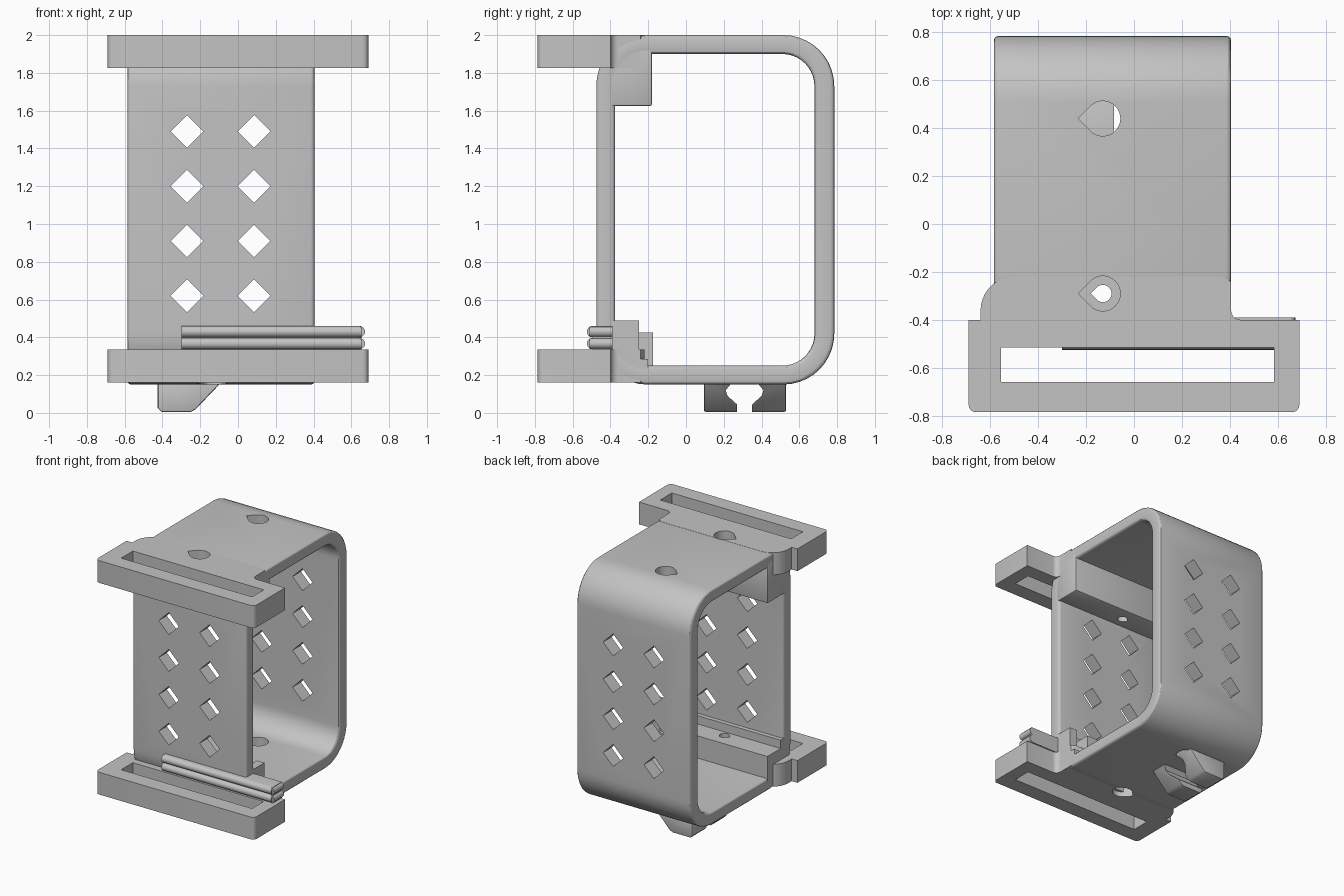
import bpy, bmesh
from math import sin, cos, radians

cube = bpy.data.objects.get("Cube")
if cube:
    bpy.data.objects.remove(cube)

grey = bpy.data.materials.new("light_grey")
grey.use_nodes = True
COLOUR = (0.55, 0.55, 0.55, 1)
grey.diffuse_color = COLOUR
grey.node_tree.nodes["Principled BSDF"].inputs["Base Color"].default_value = COLOUR


def place(axis, a, b, t):
    return {"X": (t, a, b), "Y": (a, t, b), "Z": (a, b, t)}[axis]


def finish(name, bm):
    bmesh.ops.recalc_face_normals(bm, faces=bm.faces)
    mesh = bpy.data.meshes.new(name)
    bm.to_mesh(mesh)
    bm.free()
    mesh.materials.append(grey)
    ob = bpy.data.objects.new(name, mesh)
    bpy.context.collection.objects.link(ob)
    return ob


def prism(name, axis, outlines, lo, hi):
    """Extrude one or more closed outlines along an axis."""
    bm = bmesh.new()
    for pts in outlines:
        bottom = [bm.verts.new(place(axis, a, b, lo)) for a, b in pts]
        top = [bm.verts.new(place(axis, a, b, hi)) for a, b in pts]
        bm.faces.new(bottom)
        bm.faces.new(top)
        for i in range(len(pts)):
            j = (i + 1) % len(pts)
            bm.faces.new((bottom[i], bottom[j], top[j], top[i]))
    return finish(name, bm)


def rect(a0, a1, b0, b1):
    return [(a0, b0), (a1, b0), (a1, b1), (a0, b1)]


def arc(cx, cy, r, start, end, steps=10):
    angles = [radians(start + (end - start) * i / steps) for i in range(steps + 1)]
    return [(cx + r * cos(t), cy + r * sin(t)) for t in angles]


def round_rect(a0, a1, b0, b1, r):
    return (arc(a1 - r, b1 - r, r, 0, 90) + arc(a0 + r, b1 - r, r, 90, 180)
            + arc(a0 + r, b0 + r, r, 180, 270) + arc(a1 - r, b0 + r, r, 270, 360))


def teardrop(x, y, r):
    return arc(x, y, r, -135, 135, 24) + [(x - r * 1.414, y)]


def apply(ob, kind, **settings):
    mod = ob.modifiers.new(kind.lower(), kind)
    for key, value in settings.items():
        setattr(mod, key, value)
    bpy.context.view_layer.objects.active = ob
    bpy.ops.object.modifier_apply(modifier=mod.name)


def cut(ob, *cutters):
    for cutter in cutters:
        apply(ob, "BOOLEAN", operation="DIFFERENCE", solver="EXACT", object=cutter)


LEFT, RIGHT = -0.585, 0.405

# Rounded frame, open at both sides
bm = bmesh.new()
rings = []
for x in (LEFT, RIGHT):
    for outline in (round_rect(-0.475, 0.785, 0.15, 2.0, 0.27),
                    round_rect(-0.375, 0.68, 0.25, 1.9, 0.17)):
        rings.append([bm.verts.new((x, y, z)) for y, z in outline])
for a, b in ((0, 1), (2, 3), (0, 2), (1, 3)):
    for i in range(len(rings[a])):
        j = (i + 1) % len(rings[a])
        bm.faces.new((rings[a][i], rings[a][j], rings[b][j], rings[b][i]))
frame = finish("frame", bm)
apply(frame, "BEVEL", width=0.02, segments=3, limit_method="ANGLE", angle_limit=radians(60))

# Strap flanges and the blocks behind them
flange_outline = ([(-0.69, -0.4)] + arc(-0.66, -0.755, 0.03, 180, 270, 4)
                  + arc(0.66, -0.755, 0.03, 270, 360, 4) + [(0.69, -0.4)]
                  + arc(0.445, -0.36, 0.04, 270, 180, 5)
                  + [(RIGHT, -0.24), (0.37, -0.22)]
                  + arc(-0.5, -0.36, 0.14, 90, 180) + [(-0.64, -0.4)])
slot = prism("slot_cutter", "Z", [rect(-0.555, 0.585, -0.66, -0.515)], -1, 3)
flanges = [prism("top_flange", "Z", [flange_outline], 1.825, 2.0),
           prism("bottom_flange", "Z", [flange_outline], 0.16, 0.335)]
for flange in flanges:
    cut(flange, slot)

top_block = prism("top_block", "X", [rect(-0.4, -0.18, 1.625, 1.95)], LEFT, RIGHT)
apply(top_block, "BEVEL", width=0.01, segments=2)
low_block = prism("bottom_block", "X", [rect(-0.4, -0.175, 0.2, 0.425)], LEFT, 0.3)
back_strip = prism("bottom_block_lip", "X", [rect(-0.4, -0.34, 0.2, 0.49)], LEFT, RIGHT)
end_block = prism("bottom_end_block", "X",
                  [[(-0.4, 0.2), (-0.2, 0.2), (-0.2, 0.285), (-0.25, 0.285),
                    (-0.25, 0.49), (-0.38, 0.49), (-0.4, 0.47)]], 0.34, RIGHT)

# Ribbed sliding latch on the front
latch_profile = ([(-0.39, 0.335), (-0.495, 0.335)]
                 + arc(-0.495, 0.367, 0.03, 270, 90, 8)
                 + arc(-0.495, 0.43, 0.03, 270, 90, 8) + [(-0.39, 0.46)])
latch = prism("ribbed_latch", "X", [latch_profile], -0.3, 0.655)
for z in (0.367, 0.43):
    end = prism("latch_end_rib", "Y", [arc(0.645, z, 0.028, -90, 90, 8)], -0.51, -0.39)

# Cable hook underneath with a keyhole slot
hook = prism("cable_hook", "Y", [[(-0.425, 0.17), (-0.425, 0.025), (-0.405, 0.005),
                                  (-0.25, 0.005), (-0.225, 0.018), (-0.08, 0.17)]], 0.095, 0.53)
apply(hook, "BEVEL", width=0.01, segments=2, limit_method="ANGLE", angle_limit=radians(60))
keyhole = prism("keyhole_cutter", "X",
                [[(0.27, -0.1), (0.35, -0.1), (0.35, 0.045), (0.4, 0.09),
                  (0.41, 0.12), (0.385, 0.15), (0.235, 0.15), (0.21, 0.12),
                  (0.22, 0.09), (0.27, 0.045)]], -1, 1)
cut(hook, keyhole)

# Diamond vents through the front and back walls
D = 0.087
diamonds = [[(x - D, z), (x, z - D), (x + D, z), (x, z + D)]
            for x in (-0.27, 0.085) for z in (0.62, 0.91, 1.2, 1.49)]
vents = prism("vent_cutter", "Y", diamonds, -1, 1)

# Teardrop screw holes with counterbores in the blocks
HX, HY = -0.13, -0.29
rear = prism("rear_hole_cutter", "Z", [teardrop(HX, 0.44, 0.073)], 0.1, 2.2)
small = prism("screw_hole_cutter", "Z", [teardrop(HX, HY, 0.036)], -0.1, 2.2)
bore_top = prism("top_bore_cutter", "Z", [teardrop(HX, HY, 0.073)], 1.75, 2.2)
bore_bottom = prism("bottom_bore_cutter", "Z", [teardrop(HX, HY, 0.073)], -0.1, 0.3)
cut(frame, vents, rear, small, bore_top, bore_bottom)
cut(flanges[0], small, bore_top)
cut(top_block, small, bore_top)
cut(flanges[1], small, bore_bottom)
cut(low_block, small, bore_bottom)

for cutter in (slot, keyhole, vents, rear, small, bore_top, bore_bottom):
    bpy.data.objects.remove(cutter)

# Smooth the rounded surfaces, keep the corners crisp
bpy.ops.object.select_all(action="DESELECT")
for ob in bpy.context.collection.objects:
    if ob.type == "MESH" and grey.name in ob.data.materials:
        ob.select_set(True)
        bpy.context.view_layer.objects.active = ob
bpy.ops.object.shade_smooth_by_angle(angle=radians(30))
